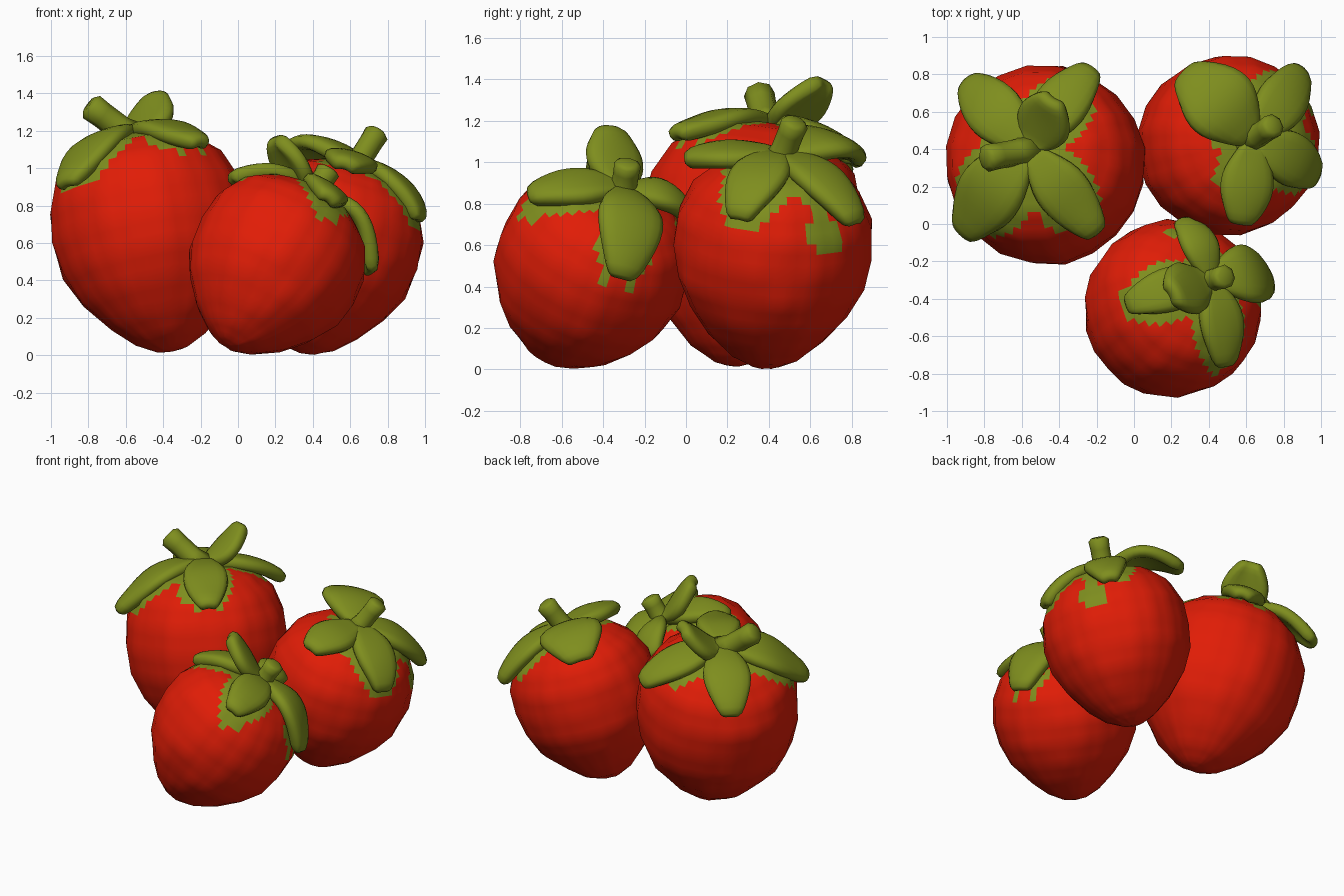
import bpy, bmesh, math, random
from mathutils import Vector
from mathutils.bvhtree import BVHTree

random.seed(4)
cube = bpy.data.objects.get("Cube")
if cube:
    bpy.data.objects.remove(cube)


def material(name, rgb):
    m = bpy.data.materials.new(name)
    m.use_nodes = True
    m.diffuse_color = (*rgb, 1)
    bsdf = next(n for n in m.node_tree.nodes if n.type == 'BSDF_PRINCIPLED')
    bsdf.inputs["Base Color"].default_value = (*rgb, 1)
    bsdf.inputs["Roughness"].default_value = 0.7
    return m


RED = material("berry red", (0.75, 0.012, 0.002))
GREEN = material("leaf green", (0.21, 0.27, 0.013))


def finish(bm, name, *mats):
    bmesh.ops.recalc_face_normals(bm, faces=bm.faces)
    me = bpy.data.meshes.new(name)
    bm.to_mesh(me)
    bm.free()
    for mat in mats:
        me.materials.append(mat)
    me.shade_smooth()
    ob = bpy.data.objects.new(name, me)
    bpy.context.collection.objects.link(ob)
    return ob


def lathe(bm, start, end, profile, sides, wobble=0.0):
    """Revolve (fraction along axis, radius) pairs; the ends close to a point."""
    axis = end - start
    u = axis.orthogonal().normalized()
    v = axis.normalized().cross(u)
    rings = []
    for t, r in profile:
        ring = []
        for i in range(sides):
            a = math.tau * i / sides
            rr = r + random.uniform(-wobble, wobble)
            ring.append(bm.verts.new(start + axis * t + (u * math.cos(a) + v * math.sin(a)) * rr))
        rings.append(ring)
    for a, b in zip(rings, rings[1:]):
        for i in range(sides):
            j = (i + 1) % sides
            bm.faces.new((a[i], a[j], b[j], b[i]))
    for ring, t in ((rings[0], 0.0), (rings[-1], profile[-1][0])):
        pole = bm.verts.new(start + axis * t)
        for i in range(sides):
            bm.faces.new((ring[i], ring[(i + 1) % sides], pole))


# Heart-like berry outline from tip to shoulder
BERRY = [(.012, .15), (.06, .35), (.15, .58), (.28, .81), (.42, .95), (.57, 1),
         (.72, .97), (.85, .84), (.94, .62), (.98, .36)]


def make_berry(name, tip, top, radius):
    """Faceted berry, finely divided so that green can fringe the leaves."""
    bm = bmesh.new()
    lathe(bm, tip, top, [(t, r * radius) for t, r in BERRY], 20, 0.008)
    bmesh.ops.subdivide_edges(bm, edges=bm.edges, cuts=2, use_grid_fill=True)
    bmesh.ops.recalc_face_normals(bm, faces=bm.faces)
    tree = BVHTree.FromBMesh(bm)
    return finish(bm, name, RED, GREEN), tree


WIDTHS = [.34, .64, .92, 1.04, .98, .74, .38]


def make_leaf(name, tree, heart, axis, base, tip, lift, width):
    """Arched sheet that rests on the berry, thickened and rounded."""
    mid = (base + tip) / 2 + axis * lift
    ctrl = mid + axis * lift
    out = (mid - heart).normalized()
    bm = bmesh.new()
    rows = []
    n = len(WIDTHS) - 1
    for i, w in enumerate(WIDTHS):
        s = i / n
        p = base * (1 - s) ** 2 + ctrl * 2 * s * (1 - s) + tip * s * s
        tangent = (ctrl - base) * (1 - s) + (tip - ctrl) * s
        side = tangent.cross(out).normalized()
        normal = side.cross(tangent).normalized()
        row = []
        for k in (-1, -.5, 0, .5, 1):
            q = p + side * (k * w * width * .54) - normal * (.03 * k * k)
            loc, nor, _, _ = tree.find_nearest(q)
            if (q - loc).dot(nor) < .025:
                q = loc + nor * .025
            row.append(bm.verts.new(q))
        rows.append(row)
    for a, b in zip(rows, rows[1:]):
        for k in range(len(a) - 1):
            bm.faces.new((a[k], a[k + 1], b[k + 1], b[k]))
    sheet = BVHTree.FromBMesh(bm)
    ob = finish(bm, name, GREEN)
    solid = ob.modifiers.new("thickness", 'SOLIDIFY')
    solid.thickness = .085
    solid.offset = 0
    ob.modifiers.new("rounding", 'SUBSURF').levels = 1
    return sheet


def make_stem(name, start, end, r):
    bm = bmesh.new()
    profile = [(0, r * 1.3), (.3, r * .95), (.7, r * .95), (.93, r), (1, r * .65)]
    lathe(bm, start, end, profile, 8)
    finish(bm, name, GREEN)


def make_hub(name, centre, axis):
    bm = bmesh.new()
    profile = [(0, .09), (.4, .1), (.8, .08), (1, .04)]
    lathe(bm, centre - axis * .06, centre + axis * .05, profile, 10)
    finish(bm, name, GREEN)


def make_fruit(label, tip, top, radius, stem_end, stain, leaves):
    """One berry with stem and leaves, each leaf given as (tip, lift, width)."""
    tip, top, stem_end, stain = map(Vector, (tip, top, stem_end, stain))
    axis = (top - tip).normalized()
    crown = tip.lerp(top, .98)
    heart = tip.lerp(top, .55)
    berry, tree = make_berry(label + "_berry", tip, top, radius)
    make_hub(label + "_crown", crown, axis)
    make_stem(label + "_stem", crown, stem_end, radius * .14)
    sheets = [make_leaf(f"{label}_leaf_{i + 1}", tree, heart, axis, crown, Vector(end), lift, width)
              for i, (end, lift, width) in enumerate(leaves)]
    # Green skin where a leaf touches the berry, and in one stain beside a leaf
    for face in berry.data.polygons:
        near = any(s.find_nearest(face.center, .05)[0] for s in sheets)
        if near or (face.center - stain).length < .1:
            face.material_index = 1


make_fruit("left_rear", tip=(-.35, .2, .02), top=(-.56, .4, 1.18), radius=.535,
           stem_end=(-.8, .35, 1.34), stain=(-.82, .06, .94), leaves=[
               ((-.9, .77, .91), .1, .29),
               ((-.93, -.06, .91), .08, .33),
               ((-.19, -.06, 1.14), .05, .26),
               ((-.22, .84, 1), .08, .27),
               ((-.44, .67, 1.4), -.02, .29)])

make_fruit("right_rear", tip=(.33, .38, .012), top=(.63, .45, 1.02), radius=.48,
           stem_end=(.75, .53, 1.2), stain=(.88, .66, .65), leaves=[
               ((.26, .82, 1.02), .12, .39),
               ((.9, .83, .7), .1, .26),
               ((.98, .25, .72), .09, .26),
               ((.57, -.01, 1.02), .05, .27)])

make_fruit("front", tip=(-.05, -.66, .05), top=(.4, -.3, .85), radius=.47,
           stem_end=(.49, -.28, 1), stain=(.44, -.7, .76), leaves=[
               ((-.05, -.44, .95), .09, .22),
               ((.49, -.77, .84), .07, .24),
               ((.72, -.31, .43), .14, .31),
               ((.25, .02, .74), .09, .2),
               ((.2, -.37, 1.17), .01, .28)])
